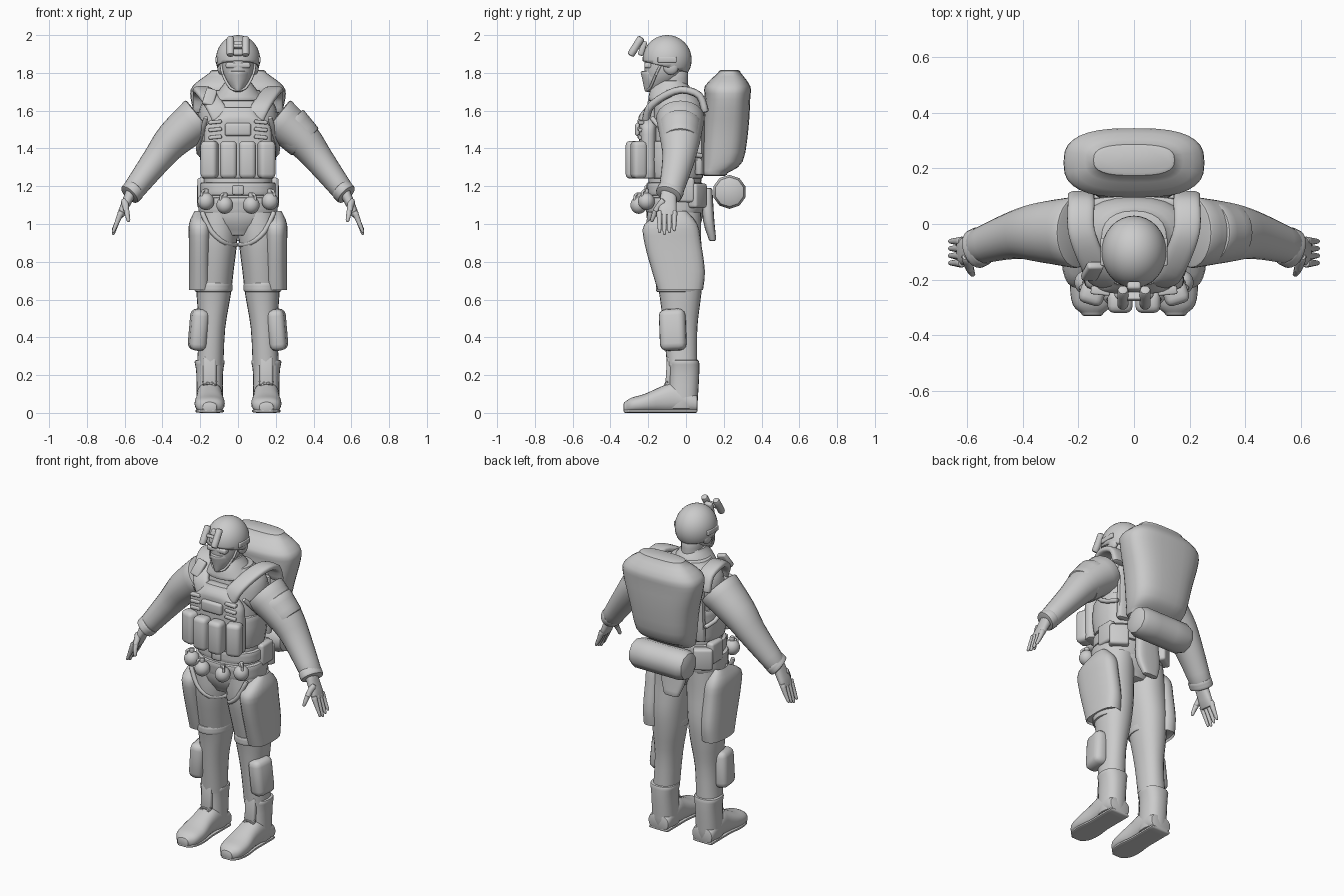
import bpy, bmesh, math
from mathutils import Vector, Euler

default_cube = bpy.data.objects.get("Cube")
if default_cube:
    bpy.data.objects.remove(default_cube, do_unlink=True)

grey = bpy.data.materials.new("plain grey")
grey.use_nodes = True
grey.diffuse_color = (0.6, 0.6, 0.6, 1)
grey.node_tree.nodes["Principled BSDF"].inputs["Base Color"].default_value = grey.diffuse_color

X, Y, Z = Vector((1, 0, 0)), Vector((0, 1, 0)), Vector((0, 0, 1))
OBLIQUE = Vector((0.3, 0.5, 0.8))
SIDES = ((1, "left"), (-1, "right"))


def finish(name, bm):
    bmesh.ops.recalc_face_normals(bm, faces=bm.faces)
    mesh = bpy.data.meshes.new(name)
    bm.to_mesh(mesh)
    bm.free()
    obj = bpy.data.objects.new(name, mesh)
    bpy.context.collection.objects.link(obj)
    mesh.materials.append(grey)
    return obj


def smooth_path(rows, steps):
    """Catmull-Rom interpolation of section rows."""
    rows = [Vector(r) for r in rows]
    out = []
    for i in range(len(rows) - 1):
        before, start = rows[max(i - 1, 0)], rows[i]
        stop, after = rows[i + 1], rows[min(i + 2, len(rows) - 1)]
        for k in range(steps):
            t = k / steps
            out.append(start + (stop - before) * (t / 2)
                       + (before * 2 - start * 5 + stop * 4 - after) * (t * t / 2)
                       + (start * 3 - before - stop * 3 + after) * (t ** 3 / 2))
    return out + [rows[-1]]


def loft(name, rows, s=1, ref=Y, axis=None, power=2, cap=0.01, sides=24, steps=3):
    """Skin rows of (x, y, z, radius_u, radius_v) with rounded ends."""
    rows = smooth_path(rows, steps)
    bm = bmesh.new()
    rings = []

    def ring(centre, tangent, a, b):
        u = ref.cross(tangent).normalized()
        v = tangent.cross(u)
        loop = []
        for i in range(sides):
            c, d = math.cos(math.tau * i / sides), math.sin(math.tau * i / sides)
            p = centre + u * a * math.copysign(abs(c) ** (2 / power), c) \
                + v * b * math.copysign(abs(d) ** (2 / power), d)
            loop.append(bm.verts.new((p.x * s, p.y, p.z)))
        rings.append(loop)

    def end(row, tangent, way):
        for out, shrink in ((1, 1), (0.7, 0.3))[::way]:
            ring(Vector(row[:3]) + tangent * cap * out * -way, tangent,
                 max(row[3] - cap * shrink, 0.002), max(row[4] - cap * shrink, 0.002))

    tangents = []
    for i in range(len(rows)):
        span = Vector(rows[min(i + 1, len(rows) - 1)][:3]) - Vector(rows[max(i - 1, 0)][:3])
        tangents.append(axis or span.normalized())
    end(rows[0], tangents[0], 1)
    for row, tangent in zip(rows, tangents):
        ring(Vector(row[:3]), tangent, row[3], row[4])
    end(rows[-1], tangents[-1], -1)
    for low, high in zip(rings, rings[1:]):
        for i in range(sides):
            j = (i + 1) % sides
            bm.faces.new((low[i], low[j], high[j], high[i]))
    bm.faces.new(rings[0])
    bm.faces.new(rings[-1])
    return finish(name, bm)


def column(name, rows, s=1, x=0, lean=0, axis=Z, **options):
    """Loft with parallel rings from rows of (y, z, radius_u, radius_v)."""
    return loft(name, [(x + lean * z, y, z, a, b) for y, z, a, b in rows], s, axis=axis, **options)


def tube(name, points, r, s=1, tip=1, wide=1, ref=OBLIQUE, sides=10, **options):
    """Path of even or evenly tapering thickness."""
    radii = [r + r * (tip - 1) * i / (len(points) - 1) for i in range(len(points))]
    rows = [(*p, radius, radius * wide) for p, radius in zip(points, radii)]
    return loft(name, rows, s, ref=ref, sides=sides, cap=min(r / 2, 0.01), **options)


def box(name, loc, size, turn=(0, 0, 0), s=1, round=0.015):
    bm = bmesh.new()
    bmesh.ops.create_cube(bm, size=1)
    bmesh.ops.scale(bm, vec=size, verts=bm.verts)
    bmesh.ops.bevel(bm, geom=bm.edges[:], offset=round, segments=3, profile=0.5, affect='EDGES')
    obj = finish(name, bm)
    obj.location = (loc[0] * s, loc[1], loc[2])
    obj.rotation_euler = Euler((turn[0], turn[1] * s, turn[2] * s))
    return obj


def ball(name, loc, size, s=1, cut=None):
    """Ellipsoid, optionally cut off below a sloping plane through cut."""
    bm = bmesh.new()
    bmesh.ops.create_uvsphere(bm, u_segments=32, v_segments=20, radius=1)
    bmesh.ops.scale(bm, vec=size, verts=bm.verts)
    bmesh.ops.translate(bm, vec=(loc[0] * s, loc[1], loc[2]), verts=bm.verts)
    if cut:
        bmesh.ops.bisect_plane(bm, geom=bm.verts[:] + bm.edges[:] + bm.faces[:], plane_co=cut,
                               plane_no=(0, .25, 1), clear_inner=True)
    return finish(name, bm)


# Torso, neck and head
column("torso", [(-.06, .95, .1, .11), (-.06, 1.04, .2, .15), (-.06, 1.2, .18, .14), (-.05, 1.4, .19, .14),
                 (-.04, 1.55, .21, .14), (-.04, 1.64, .19, .13), (-.05, 1.7, .12, .1)], power=2.3)
column("collar", [(-.08, 1.66, .14, .12), (-.08, 1.71, .1, .11), (-.08, 1.75, .07, .08)])
column("neck", [(-.07, 1.7, .06, .08), (-.07, 1.8, .06, .08)])
column("head", [(-.16, 1.71, .03, .05), (-.12, 1.79, .08, .1), (-.11, 1.87, .09, .11)])
column("face_mask", [(-.17, 1.71, .03, .05), (-.16, 1.76, .06, .07), (-.17, 1.8, .06, .07)], power=1.7)
box("eyewear", (0, -.2, 1.84), (.13, .04, .03), round=.01)

# Helmet shell, cut lower at the back, with goggles
helmet = ball("helmet", (0, -.1, 1.87), (.117, .13, .13), cut=(0, -.1, 1.83))
rim = helmet.modifiers.new("thickness", 'SOLIDIFY')
rim.thickness = .01
box("goggle_mount", (0, -.23, 1.93), (.05, .03, .08), (-.3, 0, 0), round=.01)
box("goggle_bridge", (0, -.26, 1.94), (.07, .03, .02), (-.5, 0, 0), round=.005)
for s, side in SIDES:
    tube(side + "_goggle_tube", [(.04, -.29, 1.9), (.04, -.24, 1.98)], .02, s, sides=20)
    box(side + "_helmet_rail", (.11, -.1, 1.87), (.02, .1, .03), s=s, round=.005)
    ball(side + "_ear_cover", (.09, -.08, 1.83), (.02, .04, .04), s)
    tube(side + "_chin_strap", [(.09, -.13, 1.85), (.08, -.16, 1.79), (.04, -.19, 1.72), (0, -.21, 1.71)], .007, s)

# Vest with front plate, pouches and webbing
column("vest_wrap", [(-.06, 1.25, .19, .15), (-.06, 1.34, .2, .16), (-.05, 1.43, .2, .16)], power=2.5)
column("vest_plate", [(-.2, 1.25, .18, .05), (-.2, 1.44, .18, .05), (-.2, 1.52, .17, .05),
                      (-.2, 1.57, .11, .05), (-.19, 1.61, .09, .03)], power=3)
column("vest_back", [(.07, 1.27, .18, .03), (.07, 1.6, .17, .03)], power=3)
box("chest_pouch", (0, -.25, 1.5), (.14, .04, .07))
box("strap_buckle", (-.15, -.17, 1.67), (.06, .03, .1), (-.5, .3, 0), round=.01)
for s, side in SIDES:
    for i in range(3):
        box(side + "_webbing", (.12, -.24, 1.54 - .04 * i), (.07, .03, .02), (0, .1, .1), s, .006)
    for x, y, turn in ((.05, -.28, 0), (.15, -.25, .3)):
        box(side + "_magazine_pouch", (x, y, 1.34), (.09, .08, .2), (0, 0, turn), s, .025)
    tube(side + "_shoulder_strap", [(.19, .1, 1.6), (.19, .07, 1.68), (.19, -.02, 1.71), (.16, -.11, 1.68),
                                    (.12, -.19, 1.62), (.09, -.21, 1.56)],
         .02, s, wide=2.4, ref=X, sides=24, power=3)
    tube(side + "_strap_loop", [(.17, -.18, 1.56), (.21, -.03, 1.4), (.19, .08, 1.36)], .013, s)

# Belt with round charges and pouches
column("belt", [(-.06, 1.16, .2, .15), (-.06, 1.21, .2, .15)], power=2.5)
column("hip_skirt", [(-.06, 1.06, .21, .15), (-.06, 1.13, .21, .16)], power=2.5)
box("belt_buckle", (0, -.21, 1.18), (.06, .02, .05), round=.008)
for s, side in SIDES:
    for x, y, z in ((.07, -.25, 1.1), (.17, -.21, 1.12)):
        ball(side + "_round_charge", (x, y, z), (.044, .044, .046), s)
        neck = Vector((x, y, z + .06))
        tube(side + "_charge_neck", [neck - Z * .02, neck], .015, s)
        elbow = neck + Vector((.02, -.02, -.01))
        tube(side + "_charge_lever", [neck, elbow, elbow - Z * .04], .007, s)
    box(side + "_hip_pouch", (.19, -.01, 1.18), (.05, .11, .13), s=s)
    box(side + "_rear_pouch", (.16, .06, 1.15), (.11, .06, .13), (0, 0, -.6), s)

# Backpack, bedroll and hanging tool
column("backpack", [(.15, 1.27, .16, .07), (.19, 1.33, .18, .11), (.21, 1.5, .21, .12), (.22, 1.66, .25, .12),
                    (.22, 1.73, .24, .12), (.23, 1.8, .15, .06)], power=2.8, cap=.015, sides=32)
loft("bedroll", [(x, .23, 1.17, .09, .09) for x in (-.15, .15)], cap=.04, sides=10)
column("hanging_tool", [(.14, .92, .05, .02), (.12, 1.02, .08, .03), (.11, 1.18, .07, .03)], power=3)

# Arms and hands
for s, side in SIDES:
    tube(side + "_sleeve", [(.21, -.03, 1.56), (.34, -.03, 1.45), (.43, -.04, 1.34), (.56, -.08, 1.17)],
         .117, s, tip=.5, wide=1.1, ref=Y, sides=24)
    tube(side + "_cuff", [(.55, -.08, 1.18), (.57, -.09, 1.16)], .06, s, wide=1.2, ref=Y, sides=24)
    loft(side + "_palm", [(.56, -.09, 1.18, .03, .04), (.62, -.1, 1.05, .02, .05)], s, power=2.5)
    for i in range(4):
        y = -.14 + .026 * i
        tube(side + "_finger", [(.62, y, 1.06), (.64, y, 1.01), (.66, y, .95 + .01 * abs(i - 1))], .017, s, tip=.5)
    tube(side + "_thumb", [(.6, -.12, 1.12), (.59, -.16, 1.07), (.58, -.18, 1.02)], .02, s, tip=.5)
tube("arm_band", [(.27, -.03, 1.52), (.35, -.03, 1.44)], .114, tip=.9, ref=Y, sides=24)

# Legs, pads and boots; the foot profile holds y, half width and half height
foot = ((.05, .07, .05), (-.06, .07, .08), (-.13, .07, .07), (-.22, .08, .05), (-.29, .07, .04), (-.32, .04, .03))
for s, side in SIDES:
    column(side + "_leg", [(-.06, 1.06, .1, .14), (-.06, .92, .11, .14), (-.04, .76, .1, .13), (-.03, .62, .09, .11),
                           (-.03, .45, .07, .09), (-.02, .25, .07, .08)], s, x=.16, lean=-.05, power=2.2)
    column(side + "_thigh_pad", [(-.05, 1.07, .03, .05), (-.08, 1, .06, .14), (-.07, .9, .06, .15),
                                 (-.04, .75, .06, .14), (-.03, .65, .06, .12)], s, x=.2, power=2.6, cap=.02)
    column(side + "_knee_band", [(-.04, z, .1, .12) for z in (.65, .68)], s, x=.13)
    tube(side + "_harness_strap", [(.19, -.19, 1.06), (.14, -.2, .96), (.07, -.18, .9), (.01, -.1, .89)], .013, s)
    box(side + "_shin_pad", (.21, -.07, .44), (.09, .14, .22), (.05, -.08, -.15), s, .035)
    column(side + "_boot_shaft", [(-.02, .03, .07, .08), (-.01, .2, .07, .08), (-.01, .27, .08, .08)],
           s, x=.15, power=2.4)
    column(side + "_boot_foot", [(y, h, w, h) for y, w, h in foot], s, x=.15, ref=Z, axis=-Y, power=2.4)
    column(side + "_boot_sole", [(y, .01, w * .95, .01) for y, w, h in foot], s, x=.15, ref=Z, axis=-Y, power=4)
    box(side + "_boot_tongue", (.15, -.09, .22), (.07, .03, .16), (-.06, 0, 0), s, .012)
    # Crossed laces run up the instep, then up the tongue
    for way in (.035, -.035):
        lace = [(.15 + way * (-1) ** i, max(-.22 + .03 * i, -.11), .1 + .016 * i) for i in range(10)]
        tube(side + "_lace", lace, .006, s, sides=8)

# Smooth shading with sharp creases kept
bpy.context.view_layer.update()
parts = [o for o in bpy.context.view_layer.objects if o.type == 'MESH' and grey.name in o.data.materials]
for part in parts:
    part.select_set(True)
bpy.context.view_layer.objects.active = parts[0]
bpy.ops.object.shade_smooth_by_angle(angle=math.radians(40))
